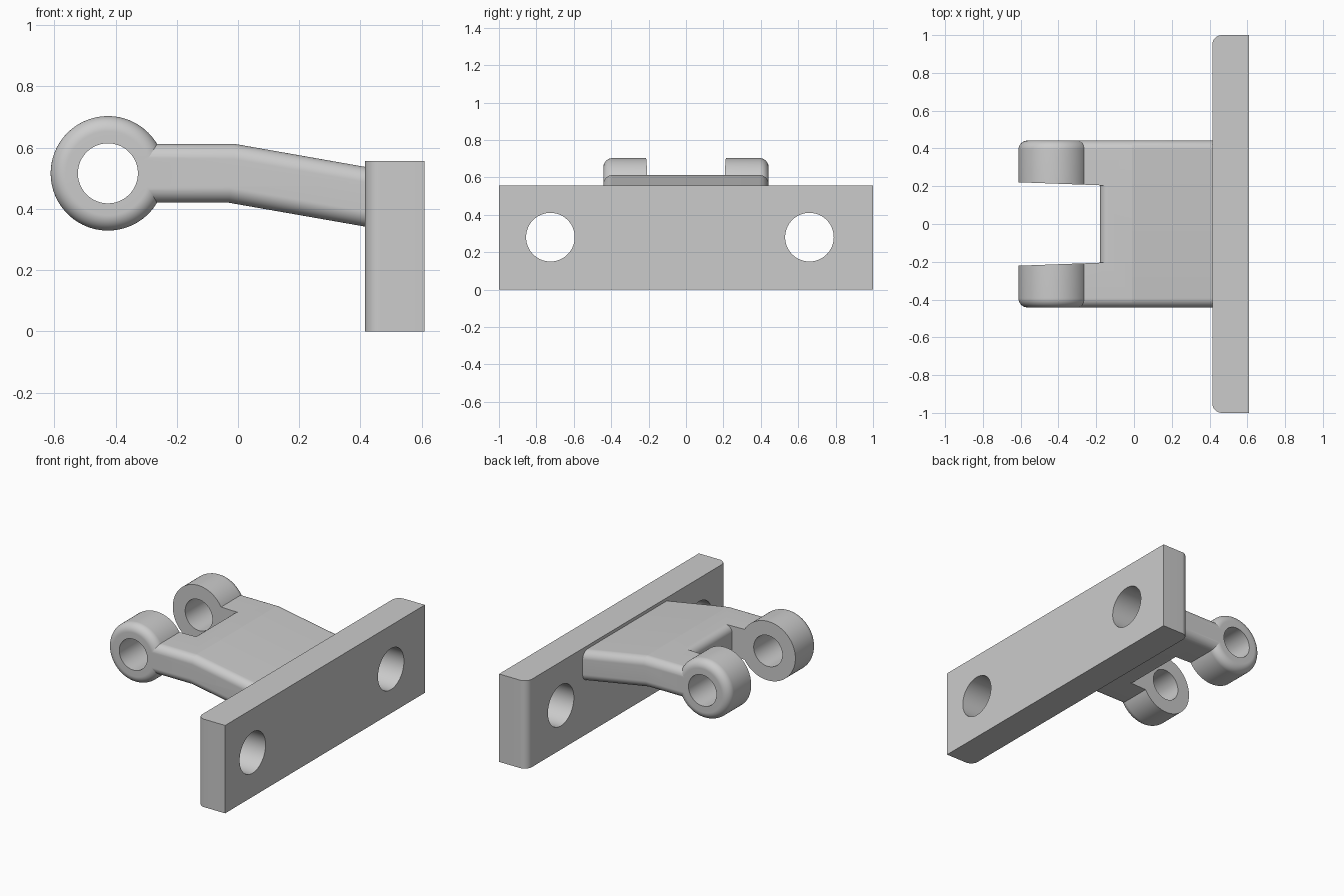
import bpy, bmesh
from math import sin, cos, pi

cube = bpy.data.objects.get("Cube")
if cube:
    bpy.data.objects.remove(cube, do_unlink=True)

grey = bpy.data.materials.new("plain grey")
grey.use_nodes = True
grey.diffuse_color = (0.6, 0.6, 0.6, 1)
grey.node_tree.nodes["Principled BSDF"].inputs["Base Color"].default_value = (0.6, 0.6, 0.6, 1)


def finish(name, bm):
    bmesh.ops.recalc_face_normals(bm, faces=bm.faces)
    mesh = bpy.data.meshes.new(name)
    bm.to_mesh(mesh)
    bm.free()
    mesh.materials.append(grey)
    obj = bpy.data.objects.new(name, mesh)
    bpy.context.collection.objects.link(obj)
    return obj


def prism(points, offset, place):
    """Extrude a flat outline; place maps its 2D points into space."""
    bm = bmesh.new()
    face = bm.faces.new([bm.verts.new(place(p)) for p in points])
    ext = bmesh.ops.extrude_face_region(bm, geom=[face])
    moved = [v for v in ext["geom"] if isinstance(v, bmesh.types.BMVert)]
    bmesh.ops.translate(bm, verts=moved, vec=offset)
    return bm


def round_edges(bm, test, radius):
    edges = [e for e in bm.edges if test(*e.verts)]
    bmesh.ops.bevel(bm, geom=edges, offset=radius, segments=16,
                    profile=0.5, affect='EDGES')


def combine(target, other, operation):
    mod = target.modifiers.new(operation, 'BOOLEAN')
    mod.operation, mod.solver, mod.object = operation, 'EXACT', other
    other.hide_render = True
    bpy.context.view_layer.objects.active = target
    bpy.ops.object.modifier_apply(modifier=mod.name)
    bpy.data.objects.remove(other, do_unlink=True)


def smooth(obj):
    bpy.ops.object.select_all(action='DESELECT')
    obj.select_set(True)
    bpy.context.view_layer.objects.active = obj
    bpy.ops.object.shade_smooth_by_angle(angle=0.14)


def circle(cx, cy, r, n=96):
    return [(cx + r * cos(2 * pi * i / n), cy + r * sin(2 * pi * i / n)) for i in range(n)]


# Mounting plate with two rounded upright edges and two bolt holes
FRONT, BACK, TOP = 0.415, 0.61, 0.557
bm = prism([(FRONT, -1), (BACK, -1), (BACK, 1), (FRONT, 1)], (0, 0, TOP),
           lambda p: (p[0], p[1], 0))
round_edges(bm, lambda a, b: a.co.x < 0.5 and b.co.x < 0.5
            and abs(a.co.z - b.co.z) > 0.1, 0.05)
plate = finish("mounting_plate", bm)
for y in (-0.725, 0.66):
    hole = prism(circle(y, 0.28, 0.13), (0.6, 0, 0), lambda p: (0.2, p[0], p[1]))
    combine(plate, finish("bolt_hole_cutter", hole), 'DIFFERENCE')
smooth(plate)

# Bent arm slab with rounded sides
HALF, SLOT_END = 0.442, -0.18
outline = [(-0.31, 0.612), (-0.01, 0.612), (0.45, 0.531),
           (0.45, 0.336), (-0.03, 0.42), (-0.31, 0.42)]
bm = prism(outline, (0, 2 * HALF, 0), lambda p: (p[0], -HALF, p[1]))
round_edges(bm, lambda a, b: abs(a.co.y - b.co.y) < 0.01
            and abs(a.co.x - b.co.x) > 0.1, 0.05)
arm = finish("bent_arm", bm)


def slot_side(x):
    """Half width of the slot, which widens a little toward the rings."""
    return 0.205 + 0.037 * (SLOT_END - x)


# Slot between the lugs, leaving a rounded end on the slab
R = 0.045
steps = [pi / 2 * i / 12 for i in range(13)]
end = [(SLOT_END + R - R * sin(t), 0.612 - R + R * cos(t)) for t in steps]
end += [(SLOT_END + R - R * cos(t), 0.42 + R - R * sin(t)) for t in steps]
outline = [(-0.7, 0.8), (SLOT_END + R, 0.8)] + end + [(SLOT_END + R, 0.2), (-0.7, 0.2)]
bm = prism(outline, (0, 2, 0), lambda p: (p[0], -1, p[1]))
for v in bm.verts:
    v.co.y *= slot_side(v.co.x)
combine(arm, finish("slot_cutter", bm), 'DIFFERENCE')

# Pivot rings, turned about the y axis and rounded on their outer rims
CX, CZ, BORE, OUTER, FILLET, N = -0.425, 0.516, 0.098, 0.187, 0.05, 96
profile = [(BORE, 0), (OUTER, 0)]
profile += [(OUTER - FILLET + FILLET * cos(t), HALF - FILLET + FILLET * sin(t))
            for t in [pi / 2 * i / 16 for i in range(17)]]
profile += [(BORE, HALF)]
for side in (-1, 1):
    bm = bmesh.new()
    rows = []
    for i in range(N):
        a = 2 * pi * i / N
        row = []
        for r, y in profile:
            x = CX + r * cos(a)
            row.append(bm.verts.new((x, side * (y or slot_side(x)), CZ + r * sin(a))))
        rows.append(row)
    for i in range(N):
        p, q = rows[i], rows[(i + 1) % N]
        for j in range(len(profile)):
            k = (j + 1) % len(profile)
            bm.faces.new((p[j], p[k], q[k], q[j]))
    combine(arm, finish("pivot_ring", bm), 'UNION')
smooth(arm)
arm.name = "bent_arm_with_pivot_rings"
